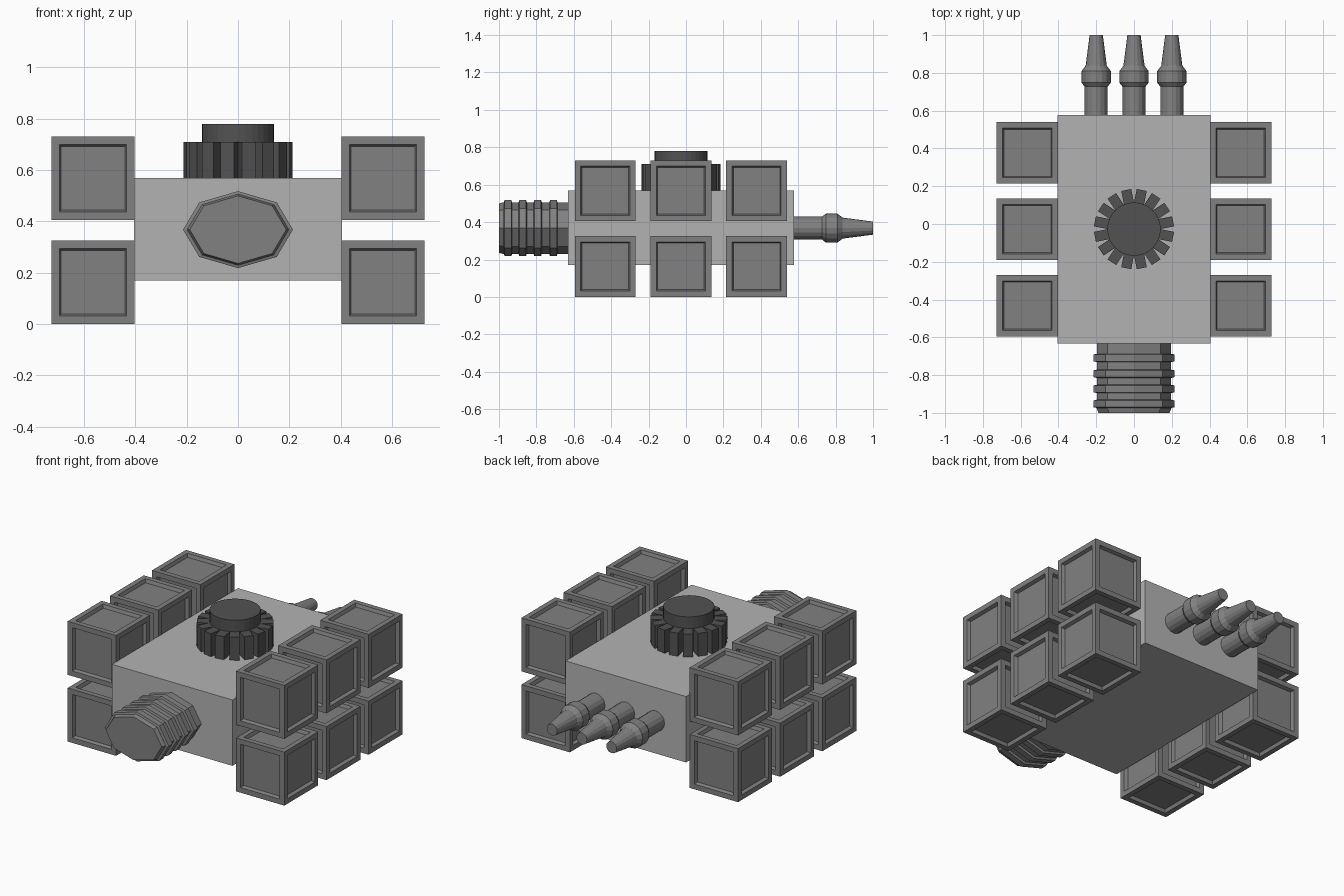
import bpy, bmesh, math
from mathutils import Matrix, Vector

if "Cube" in bpy.data.objects:
    bpy.data.objects.remove(bpy.data.objects["Cube"])


def material(name, v):
    m = bpy.data.materials.new(name)
    m.diffuse_color = (v, v, v, 1)
    m.use_nodes = True
    m.node_tree.nodes["Principled BSDF"].inputs["Base Color"].default_value = m.diffuse_color
    return m


LIGHT = material("light_grey", 0.45)
MID = material("mid_grey", 0.22)
DARK = material("dark_grey", 0.085)


def finish(bm, name, mat):
    bmesh.ops.recalc_face_normals(bm, faces=bm.faces)
    me = bpy.data.meshes.new(name)
    bm.to_mesh(me)
    bm.free()
    me.materials.append(mat)
    ob = bpy.data.objects.new(name, me)
    bpy.context.collection.objects.link(ob)
    return ob


def add_box(bm, centre, size, rot=Matrix()):
    mat = rot @ Matrix.Translation(centre) @ Matrix.Diagonal((*size, 1))
    return bmesh.ops.create_cube(bm, size=1, matrix=mat)


def lathe_y(name, profile, sides, x, z, zscale, mat, turn=0.0):
    """Closed faceted tube along y from (y, radius) pairs."""
    bm = bmesh.new()
    rings = []
    for y, r in profile:
        angles = [turn + 2 * math.pi * i / sides for i in range(sides)]
        rings.append([bm.verts.new((x + r * math.cos(a), y, z + r * zscale * math.sin(a)))
                      for a in angles])
    for a, b in zip(rings, rings[1:]):
        for i in range(sides):
            j = (i + 1) % sides
            bm.faces.new((a[i], a[j], b[j], b[i]))
    bm.faces.new(rings[0])
    bm.faces.new(rings[-1])
    return finish(bm, name, mat)


# Main body block
bm = bmesh.new()
add_box(bm, (0, -0.027, 0.37), (0.81, 1.21, 0.40))
finish(bm, "body", LIGHT)

# Twelve side crates with recessed panels on every face
for side in (-1, 1):
    for row, y in enumerate((-0.432, -0.027, 0.377)):
        for level, z in enumerate((0.163, 0.568)):
            bm = bmesh.new()
            add_box(bm, (side * 0.565, y, z), (0.325, 0.325, 0.325))
            panels = list(bm.faces)
            bmesh.ops.inset_individual(bm, faces=panels, thickness=0.044)
            bmesh.ops.inset_individual(bm, faces=panels, thickness=0.010, depth=-0.02)
            finish(bm, f"crate_{'left' if side < 0 else 'right'}_{row}_{level}", MID)

# Toothed turret on top: central drum and a ring of teeth
bm = bmesh.new()
bmesh.ops.create_cone(bm, cap_ends=True, segments=32, radius1=0.141, radius2=0.141, depth=0.23,
                      matrix=Matrix.Translation((0, -0.027, 0.665)))
finish(bm, "turret_drum", DARK)

bm = bmesh.new()
TEETH = 16
for i in range(TEETH):
    rot = Matrix.Translation((0, -0.027, 0)) @ Matrix.Rotation(2 * math.pi * (i + 0.5) / TEETH, 4, 'Z')
    add_box(bm, (0.174, 0, 0.63), (0.074, 0.054, 0.16), rot)
finish(bm, "turret_teeth", DARK)

# Ribbed oval front nozzle
profile = [(-1.0, 0.188), (-0.976, 0.198)]
for y in (-0.952, -0.873, -0.793, -0.709):
    profile += [(y - 0.022, 0.197), (y - 0.018, 0.214), (y + 0.018, 0.214), (y + 0.022, 0.197)]
profile.append((-0.60, 0.197))
lathe_y("front_nozzle", profile, 8, 0, 0.368, 0.70, MID)

# Three tapered rear pipes
rear = [(0.55, 0.061), (0.727, 0.061), (0.748, 0.077), (0.81, 0.077), (0.838, 0.056), (1.0, 0.035)]
for i, x in enumerate((-0.2, 0, 0.2)):
    lathe_y(f"rear_pipe_{i}", rear, 16, x, 0.368, 1.0, MID)
